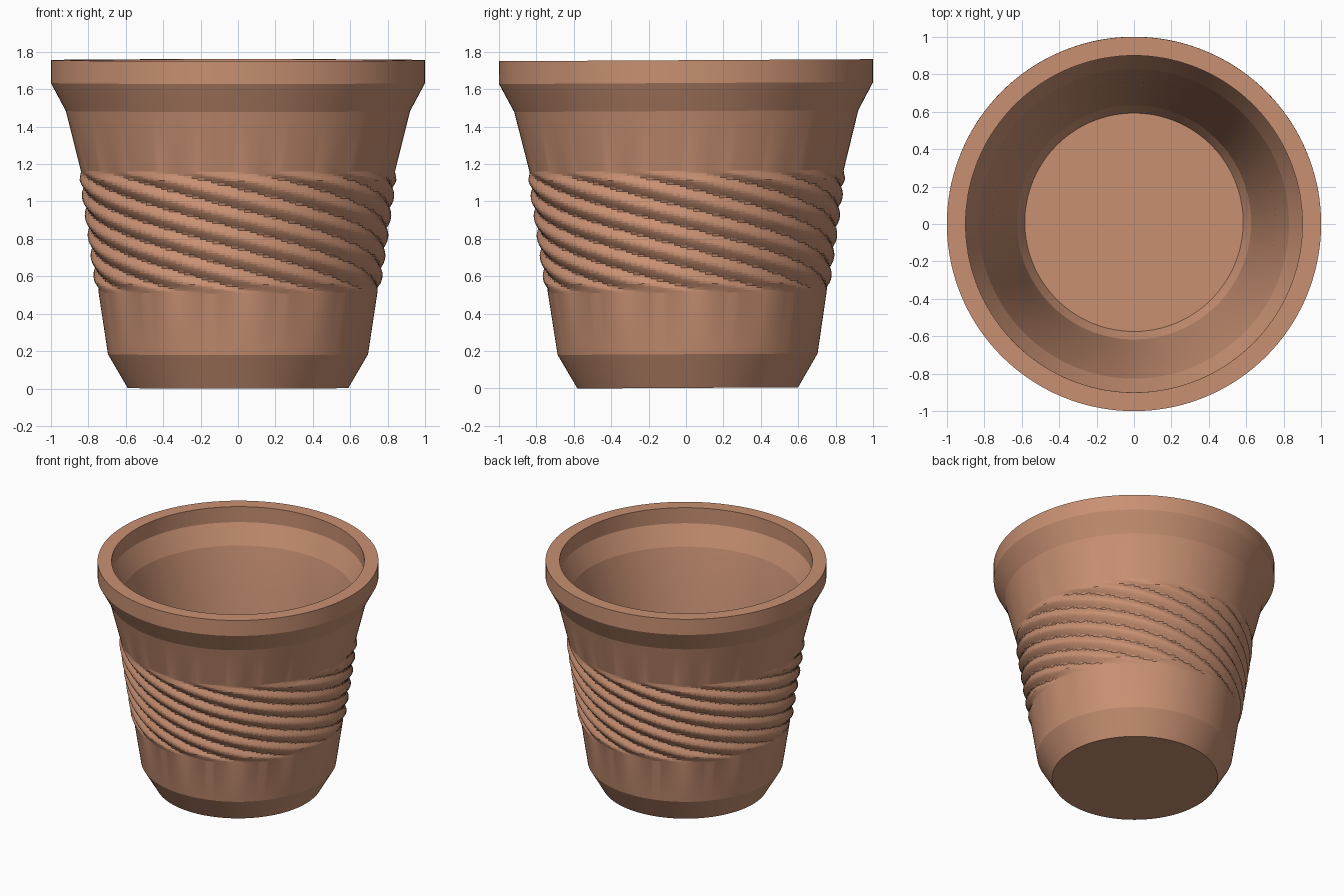
import bpy, bmesh, math

SEGMENTS = 144
RIDGES = 12
PITCH = 0.107
BAND_LOW, BAND_HIGH, BAND_ROWS = 0.51, 1.16, 54
RIDGE_DEPTH = 0.015
WALL_SCALE = 0.9
FLOOR = 0.1
TILT = 0.0055

default = bpy.data.objects.get("Cube")
if default:
    bpy.data.objects.remove(default, do_unlink=True)

# Outer silhouette as (radius, height)
OUTER = [(0.59, 0), (0.695, 0.18), (0.745, BAND_LOW), (0.84, BAND_HIGH),
         (0.92, 1.48), (1.0, 1.63), (1.0, 1.752)]


def radius_at(z):
    for (r0, z0), (r1, z1) in zip(OUTER, OUTER[1:]):
        if z <= z1:
            return r0 + (r1 - r0) * (z - z0) / (z1 - z0)
    return OUTER[-1][0]


def ridge(angle, z):
    """Spiral ridges with creased grooves, fading at both ends of the band."""
    fade = max(0, min(1, (z - BAND_LOW) / 0.05, (BAND_HIGH - z) / 0.05))
    wave = abs(math.sin(RIDGES * angle / 2 + math.pi * z / PITCH))
    return RIDGE_DEPTH * fade * (2 * wave - 1)


def ring(bm, r, z, ridged=False):
    verts = []
    for i in range(SEGMENTS):
        a = math.tau * i / SEGMENTS
        rr = r + (ridge(a, z) if ridged else 0)
        verts.append(bm.verts.new((rr * math.cos(a), rr * math.sin(a), z)))
    return verts


bm = bmesh.new()

# Outside wall with the ridged grip band
rings = [ring(bm, r, z) for r, z in OUTER[:2]]
for k in range(BAND_ROWS + 1):
    z = BAND_LOW + (BAND_HIGH - BAND_LOW) * k / BAND_ROWS
    rings.append(ring(bm, radius_at(z), z, ridged=True))
rings += [ring(bm, r, z) for r, z in OUTER[4:]]

# Smooth inside wall, from the rim down to the floor
rings += [ring(bm, r * WALL_SCALE, z) for r, z in reversed(OUTER[1:])]
rings.append(ring(bm, radius_at(FLOOR) * WALL_SCALE, FLOOR))

for low, high in zip(rings, rings[1:]):
    for i in range(SEGMENTS):
        j = (i + 1) % SEGMENTS
        bm.faces.new((low[i], low[j], high[j], high[i]))

# Underside and inside floor
bm.faces.new(reversed(rings[0]))
bm.faces.new(rings[-1])

mesh = bpy.data.meshes.new("cup")
bm.to_mesh(mesh)
bm.free()
cup = bpy.data.objects.new("cup", mesh)
bpy.context.collection.objects.link(cup)

# Slight lean of the whole cup
cup.rotation_euler.x = TILT
cup.location = (0, OUTER[-1][1] * TILT, OUTER[0][0] * TILT)

# Terracotta clay
clay = bpy.data.materials.new("terracotta")
clay.use_nodes = True
color = (0.58, 0.28, 0.17, 1)
clay.diffuse_color = color
shader = clay.node_tree.nodes["Principled BSDF"]
shader.inputs["Base Color"].default_value = color
shader.inputs["Roughness"].default_value = 0.8
mesh.materials.append(clay)

bpy.ops.object.select_all(action='DESELECT')
cup.select_set(True)
bpy.context.view_layer.objects.active = cup
bpy.ops.object.shade_smooth_by_angle(angle=math.radians(12))
